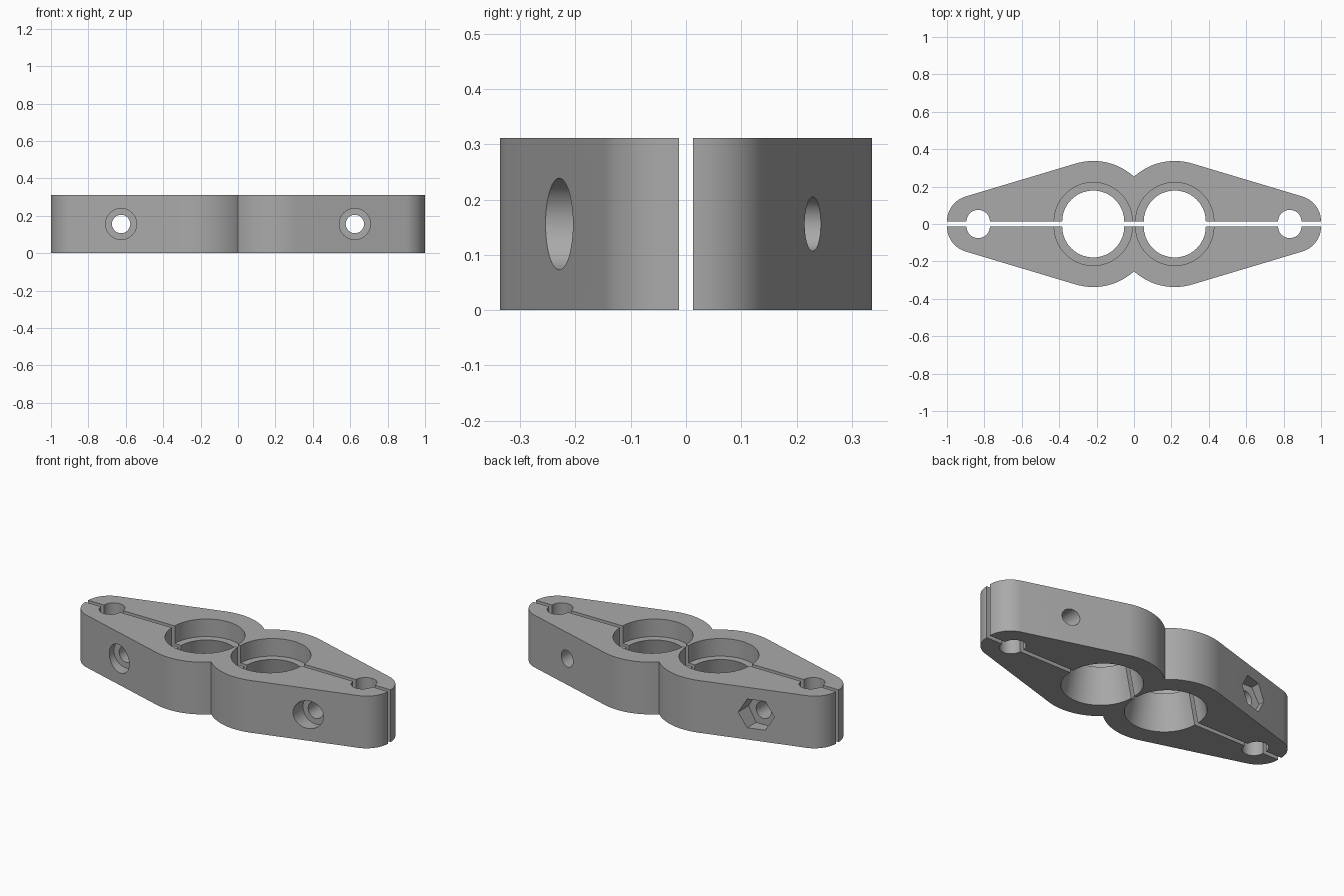
import bpy, bmesh, math
from mathutils import Matrix, Vector

if "Cube" in bpy.data.objects:
    bpy.data.objects.remove(bpy.data.objects["Cube"])

H = 0.312            # thickness
GAP = 0.013          # half of the slit between the clamp halves
LOBE_X, LOBE_R = 0.218, 0.324
END_R = 0.14
END_X = 1 - END_R
BOLT_X, BOLT_Z = 0.625, H / 2

grey = bpy.data.materials.new("mid_grey")
grey.diffuse_color = (0.4, 0.4, 0.4, 1)
grey.use_nodes = True
grey.node_tree.nodes["Principled BSDF"].inputs["Base Color"].default_value = grey.diffuse_color


def make_object(name, bm):
    bmesh.ops.recalc_face_normals(bm, faces=bm.faces)
    mesh = bpy.data.meshes.new(name)
    bm.to_mesh(mesh)
    bm.free()
    mesh.materials.append(grey)
    obj = bpy.data.objects.new(name, mesh)
    bpy.context.collection.objects.link(obj)
    return obj


def arc(cx, r, a0, a1, n):
    return [(cx + r * math.cos(a0 + (a1 - a0) * i / n),
             GAP + r * math.sin(a0 + (a1 - a0) * i / n)) for i in range(n + 1)]


def cone(r1, r2, lo, hi, x, along_y=False, sides=72):
    """Cutter between two heights, either upright or lying along y."""
    bm = bmesh.new()
    bmesh.ops.create_cone(bm, cap_ends=True, segments=sides, radius1=r1,
                          radius2=r2, depth=hi - lo)
    mid = (lo + hi) / 2
    if along_y:
        turn = Matrix.Rotation(math.pi / 2, 4, 'Z') if sides == 6 else Matrix()
        m = (Matrix.Translation((x, mid, BOLT_Z))
             @ Matrix.Rotation(-math.pi / 2, 4, 'X') @ turn)
    else:
        m = Matrix.Translation((x, GAP, mid))
    bm.transform(m)
    if sides == 6:   # corners of the nut pocket point along x
        top = max(v.co.z for v in bm.verts) - BOLT_Z
        if top > r1 * 0.95:
            bm.transform(Matrix.Translation((x, mid, BOLT_Z))
                         @ Matrix.Rotation(math.pi / 6, 4, 'Y')
                         @ Matrix.Translation((-x, -mid, -BOLT_Z)))
    return make_object("cutter", bm)


def clamp_half(name, nut_side):
    # Outline: tapered wings with round ends and two overlapping lobes
    tilt = math.acos((LOBE_R - END_R) / (END_X - LOBE_X))
    notch = math.acos(-LOBE_X / LOBE_R)
    right = arc(END_X, END_R, 0, tilt, 20) + arc(LOBE_X, LOBE_R, tilt, notch, 28)
    right[-1] = (0, right[-1][1])
    outline = right + [(-x, y) for x, y in reversed(right[:-1])]
    bm = bmesh.new()
    face = bm.faces.new([bm.verts.new((x, y, 0)) for x, y in outline])
    ext = bmesh.ops.extrude_face_region(bm, geom=[face])
    bmesh.ops.translate(bm, vec=Vector((0, 0, H)),
                        verts=[v for v in ext["geom"] if isinstance(v, bmesh.types.BMVert)])
    obj = make_object(name, bm)

    for s in (-1, 1):
        cutters = [
            # flared bore, its upper recess and the small end hole
            cone(0.2138, 0.163, -0.02, 0.22, s * LOBE_X),
            cone(0.209, 0.209, 0.207, H + 0.05, s * LOBE_X),
            cone(0.0625, 0.0625, -0.05, H + 0.05, s * 0.833, sides=48),
            # bolt hole, then nut pocket or bolt head recess
            cone(0.049, 0.049, -0.1, 0.4, s * BOLT_X, True, 48),
            cone(0.099, 0.099, 0.16, 0.4, s * BOLT_X, True, 6) if nut_side
            else cone(0.083, 0.083, 0.16, 0.4, s * BOLT_X, True, 48),
        ]
        for c in cutters:
            mod = obj.modifiers.new("cut", 'BOOLEAN')
            mod.object, mod.operation, mod.solver = c, 'DIFFERENCE', 'EXACT'
            bpy.context.view_layer.update()
            deps = bpy.context.evaluated_depsgraph_get()
            cut = bpy.data.meshes.new_from_object(obj.evaluated_get(deps))
            obj.modifiers.clear()
            obj.data = cut
            bpy.data.objects.remove(c)

    if not nut_side:  # the front half faces the other way
        obj.data.transform(Matrix.Scale(-1, 4, (0, 1, 0)))
        obj.data.flip_normals()
    bpy.ops.object.select_all(action='DESELECT')
    obj.select_set(True)
    bpy.context.view_layer.objects.active = obj
    bpy.ops.object.shade_smooth_by_angle(angle=math.radians(25))


clamp_half("back_clamp_half", True)
clamp_half("front_clamp_half", False)
